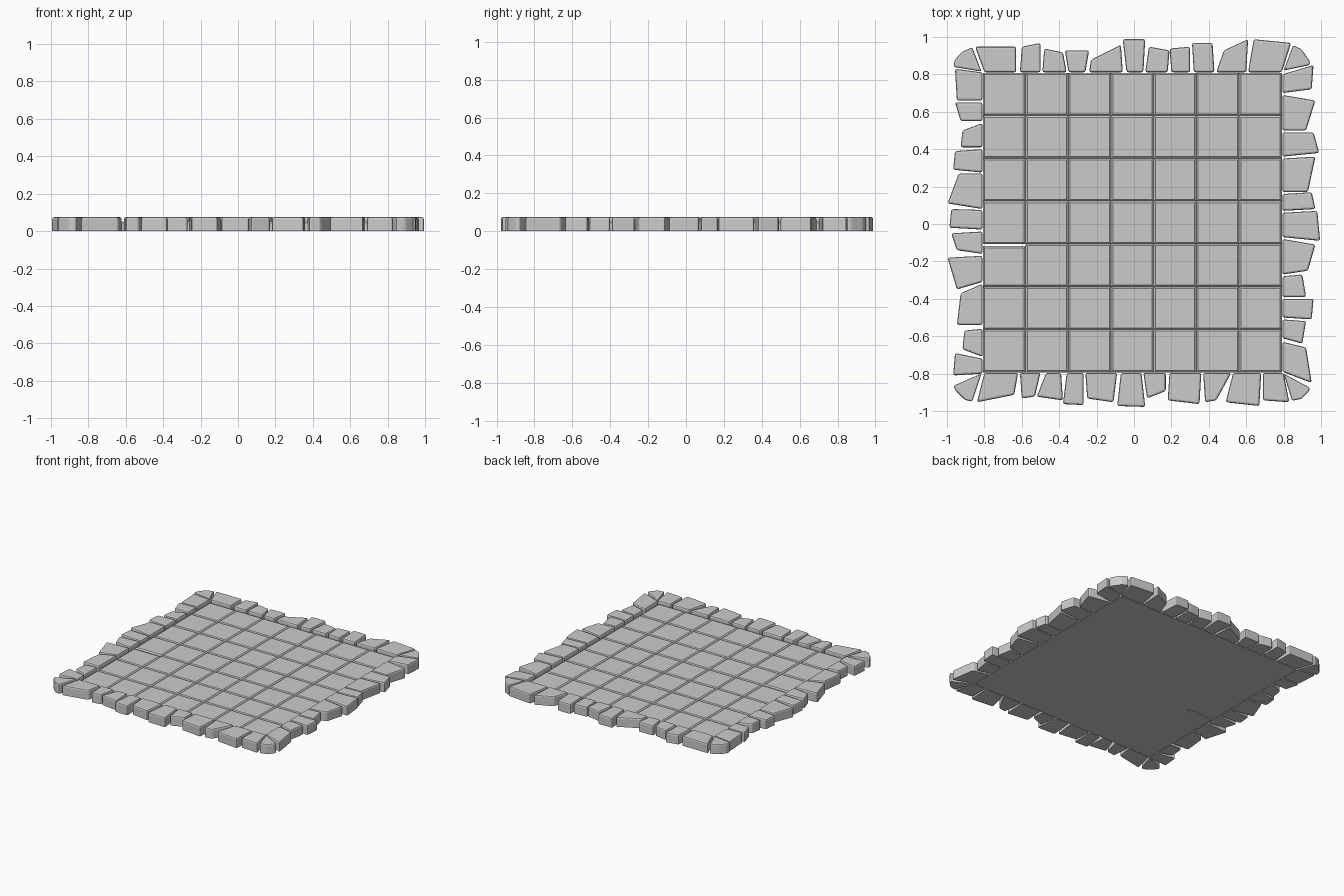
import bpy, bmesh

if "Cube" in bpy.data.objects:
    bpy.data.objects.remove(bpy.data.objects["Cube"])

RIM_H, TILE_H = 0.075, 0.052
X0, X1, Y0, Y1 = -0.807, 0.79, -0.793, 0.808   # tiled field limits


def slab(name, outline, height, bevel, segments, upright=True):
    """Extrude an outline from the ground and bevel everything but its base."""
    area = sum(a[0] * b[1] - b[0] * a[1] for a, b in zip(outline, outline[1:] + outline[:1]))
    if area < 0:
        outline = outline[::-1]
    bm = bmesh.new()
    low = [bm.verts.new((x, y, 0)) for x, y in outline]
    top = [bm.verts.new((x, y, height)) for x, y in outline]
    n = len(outline)
    bm.faces.new(low[::-1])
    bm.faces.new(top)
    for i in range(n):
        j = (i + 1) % n
        bm.faces.new((low[i], low[j], top[j], top[i]))
    edges = []
    for e in bm.edges:
        zs = [v.co.z for v in e.verts]
        if min(zs) > 0 or (upright and max(zs) > 0):
            edges.append(e)
    bmesh.ops.bevel(bm, geom=edges, offset=bevel, segments=segments,
                    profile=0.5, affect='EDGES', clamp_overlap=True)
    me = bpy.data.meshes.new(name)
    bm.to_mesh(me)
    bm.free()
    ob = bpy.data.objects.new(name, me)
    bpy.context.collection.objects.link(ob)
    return ob


# Floor: seven by seven square tiles
px, py = (X1 - X0) / 7, (Y1 - Y0) / 7
for i in range(7):
    for j in range(7):
        xa, xb = X0 + i * px, X0 + (i + 1) * px
        ya, yb = Y0 + j * py, Y0 + (j + 1) * py
        if (i, j) == (0, 2):      # one tile is a little short
            yb -= 0.012
        slab(f"floor_tile_{i}_{j}", [(xa, ya), (xb, ya), (xb, yb), (xa, yb)],
             TILE_H, 0.009, 1, upright=False)


def border(name, place, stones):
    """Each stone: inner start/end, outer start/end, depth at start/end (hundredths)."""
    for k, s in enumerate(stones):
        a, b, c, d, p, q = [v / 100 for v in s]
        slab(f"{name}_{k}", [place(a, 0.003), place(b, 0.003), place(d, q), place(c, p)],
             RIM_H, 0.011, 2)


# Ragged border stones on the four sides
border("back_stone", lambda t, d: (t, Y1 + d), [
    (-80, -63, -85, -63, 14, 14), (-61, -50, -60, -50, 14, 16),
    (-49, -36, -48, -38, 13, 11), (-35, -26, -37, -24, 12, 12),
    (-24, -6, -23, -7, 7, 15), (-4, 5, -6, 6, 18, 18),
    (6, 18, 8, 19, 14, 12), (20, 30, 19, 30, 13, 14),
    (32, 43, 31, 42, 16, 16), (44, 60, 48, 61, 12, 18),
    (61, 79, 64, 84, 18, 16)])
border("front_stone", lambda t, d: (t, Y0 - d), [
    (-80, -62, -84, -64, 16, 12), (-61, -50, -60, -53, 14, 13),
    (-47, -39, -52, -38, 13, 15), (-36, -27, -38, -27, 17, 17.5),
    (-26, -9, -25, -11, 14, 16), (-7, 4, -9, 6, 18, 18.5),
    (5, 17, 7, 17, 14, 10), (19, 36, 18, 35, 15, 17),
    (37, 52, 38, 44, 16, 15), (53, 68, 49, 67, 16, 18),
    (69, 80, 69, 83, 15, 16)])
border("left_stone", lambda t, d: (X0 - d, t), [
    (81, 66, 83, 66, 15, 14), (65, 55, 65, 55, 15, 12),
    (54, 41, 50, 41, 11, 12), (40, 27.5, 39, 29, 15, 16),
    (27, 8, 27, 11, 13, 19), (7.5, -3, 8, -2, 17, 18),
    (-4, -16, -5, -14, 17, 14), (-17, -31, -18, -35, 19, 14),
    (-32, -54, -37, -54, 12, 14), (-56, -71, -57, -67, 10, 11),
    (-72, -80, -69, -81, 15, 16)])
border("right_stone", lambda t, d: (X1 + d, t), [
    (80, 70, 85, 72, 17, 16), (69, 50, 66, 50, 18, 13),
    (49, 36, 49, 38, 17, 20), (35, 17, 36, 17, 18, 14),
    (16, 7, 17, 8, 16, 18), (6, -7, 7, -9, 19, 20.5),
    (-8, -27, -11, -25, 18, 14), (-28, -39, -27, -39, 11, 13),
    (-40, -50, -40, -51, 17, 16), (-51, -61, -52, -64, 13, 11),
    (-63, -79, -66, -85, 13, 16)])

# Rounded corner stones
corners = {
    "back_right": [(.80, .82), (.94, .85), (.94, .87), (.895, .935), (.85, .955)],
    "front_right": [(.80, -.80), (.94, -.875), (.935, -.895), (.895, -.935), (.845, -.945)],
    "back_left": [(-.815, .815), (-.965, .84), (-.96, .875), (-.92, .92), (-.865, .945)],
    "front_left": [(-.815, -.80), (-.965, -.865), (-.955, -.89), (-.905, -.94), (-.865, -.95)],
}
for name, pts in corners.items():
    slab(f"{name}_corner_stone", pts, RIM_H, 0.009, 2)
